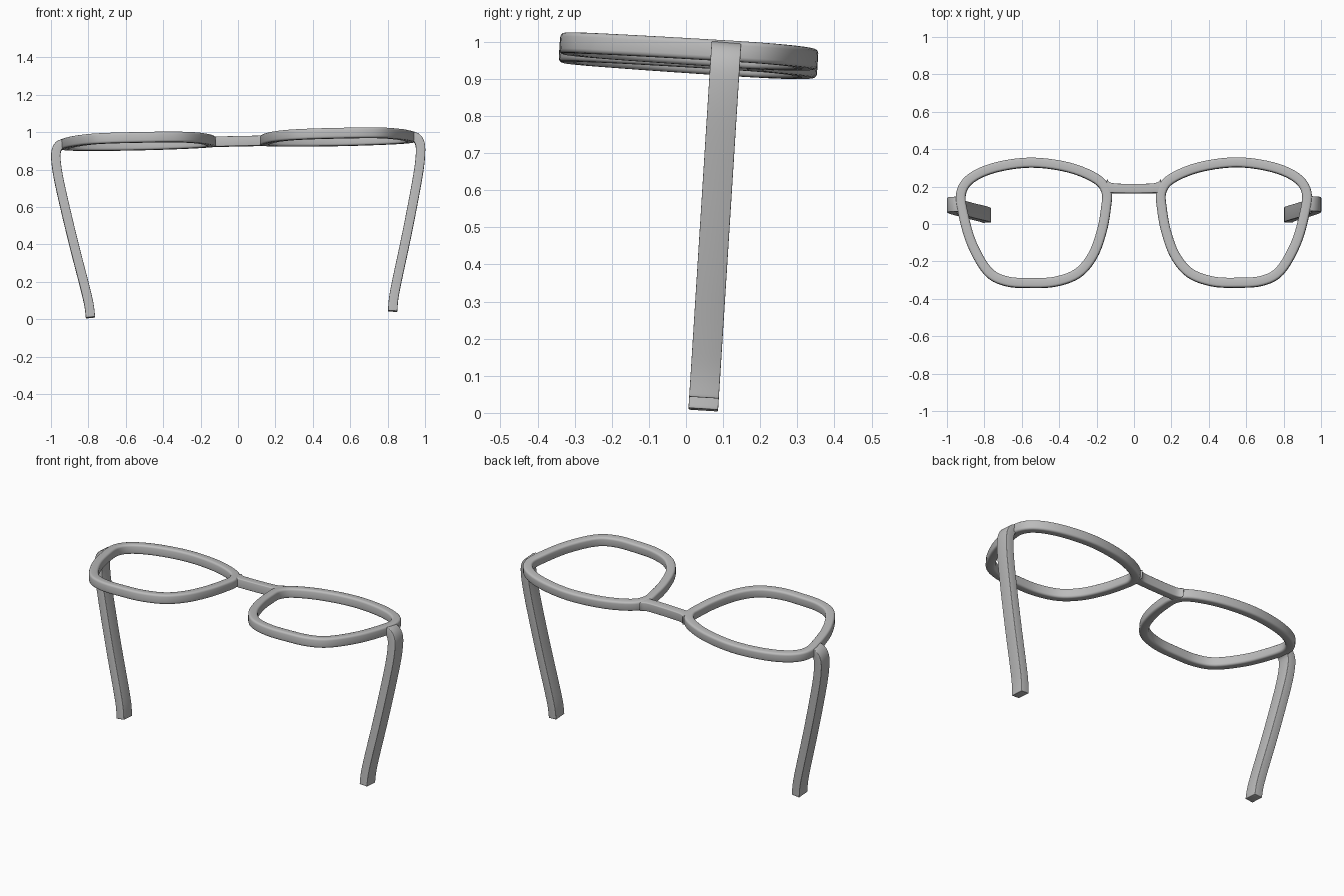
import bpy, bmesh, math
from mathutils import Vector, Matrix

cube = bpy.data.objects.get("Cube")
if cube:
    bpy.data.objects.remove(cube)

mat = bpy.data.materials.new("matte grey")
mat.use_nodes = True
GREY = (0.5, 0.5, 0.5, 1)
mat.diffuse_color = GREY
mat.node_tree.nodes["Principled BSDF"].inputs["Base Color"].default_value = GREY

# The glasses rest slightly tipped back and rolled to one side
PIVOT = Vector((0, 0, 0.94))
POSE = (Matrix.Translation(PIVOT) @ Matrix.Rotation(-0.063, 4, 'X')
        @ Matrix.Rotation(-0.021, 4, 'Y') @ Matrix.Translation(-PIVOT))


def spline(points, closed, steps):
    """Smooth Catmull-Rom path through points."""
    n = len(points)

    def get(i):
        return points[i % n] if closed else points[max(0, min(n - 1, i))]

    path = []
    for i in range(n if closed else n - 1):
        a, b, c, d = (get(i + k) for k in (-1, 0, 1, 2))
        for j in range(steps):
            t = j / steps
            path.append(0.5 * (2 * b + (c - a) * t + (2 * a - 5 * b + 4 * c - d) * t * t
                               + (3 * b - a - 3 * c + d) * t ** 3))
    return path if closed else path + [points[-1]]


def sweep(name, points, axis, depth, thick, closed=False, steps=5, flare=0.0):
    """Sweep a soft-edged bar along a path; depth is measured along axis."""
    path = spline([Vector(p) for p in points], closed, steps)
    n = len(path)
    bm = bmesh.new()
    rings = []
    for i, p in enumerate(path):
        nxt = path[(i + 1) % n] if closed else path[min(i + 1, n - 1)]
        side = (nxt - path[i - 1 if closed else max(i - 1, 0)]).cross(axis).normalized()
        w = thick / 2 + flare * abs(2 * i / (n - 1) - 1) ** 6
        rings.append([bm.verts.new(p + side * w * s + axis * depth / 2 * u)
                      for s, u in ((-1, -1), (1, -1), (1, 1), (-1, 1))])
    for i in range(n if closed else n - 1):
        a, b = rings[i], rings[(i + 1) % n]
        for k in range(4):
            m = (k + 1) % 4
            bm.faces.new((a[k], a[m], b[m], b[k]))
    if not closed:
        bm.faces.new(rings[0])
        bm.faces.new(rings[-1])
    bmesh.ops.recalc_face_normals(bm, faces=bm.faces)
    sharp = [e for e in bm.edges if e.calc_face_angle(0) > math.radians(50)]
    bmesh.ops.bevel(bm, geom=sharp, offset=0.012, segments=3, profile=0.5,
                    affect='EDGES', clamp_overlap=True)
    bm.transform(POSE)
    mesh = bpy.data.meshes.new(name)
    bm.to_mesh(mesh)
    bm.free()
    mesh.materials.append(mat)
    obj = bpy.data.objects.new(name, mesh)
    bpy.context.collection.objects.link(obj)
    bpy.ops.object.select_all(action='DESELECT')
    obj.select_set(True)
    bpy.context.view_layer.objects.active = obj
    bpy.ops.object.shade_smooth_by_angle(angle=math.radians(40))


Y, Z = Vector((0, 1, 0)), Vector((0, 0, 1))
RIM_Z = 0.963

# Centre lines of one rim (x, y) and one temple arm (x, z)
RIM = [(.147, .17), (.2, .24), (.35, .302), (.55, .328), (.74, .302), (.87, .245),
       (.924, .165), (.912, .05), (.865, -.11), (.78, -.255), (.68, -.308), (.55, -.317),
       (.42, -.31), (.3, -.265), (.22, -.17), (.172, -.04), (.15, .08)]
ARM = [(.925, .962), (.952, .957), (.971, .93), (.975, .88), (.963, .78), (.927, .6),
       (.883, .4), (.836, .2), (.815, .1), (.808, .03)]

for label, s in (("left", 1), ("right", -1)):
    sweep(label + "_rim", [(s * x, y, RIM_Z) for x, y in RIM], Z, 0.056, 0.052, closed=True)
    sweep(label + "_temple", [(s * x, .105, z) for x, z in ARM], Y, 0.08, 0.05)

# Nose bridge, widening where it joins the rims
sweep("bridge", [(-.15, .195, RIM_Z), (-.1, .189, RIM_Z), (0, .187, RIM_Z),
                 (.1, .189, RIM_Z), (.15, .195, RIM_Z)], Z, 0.054, 0.05, flare=0.022)
